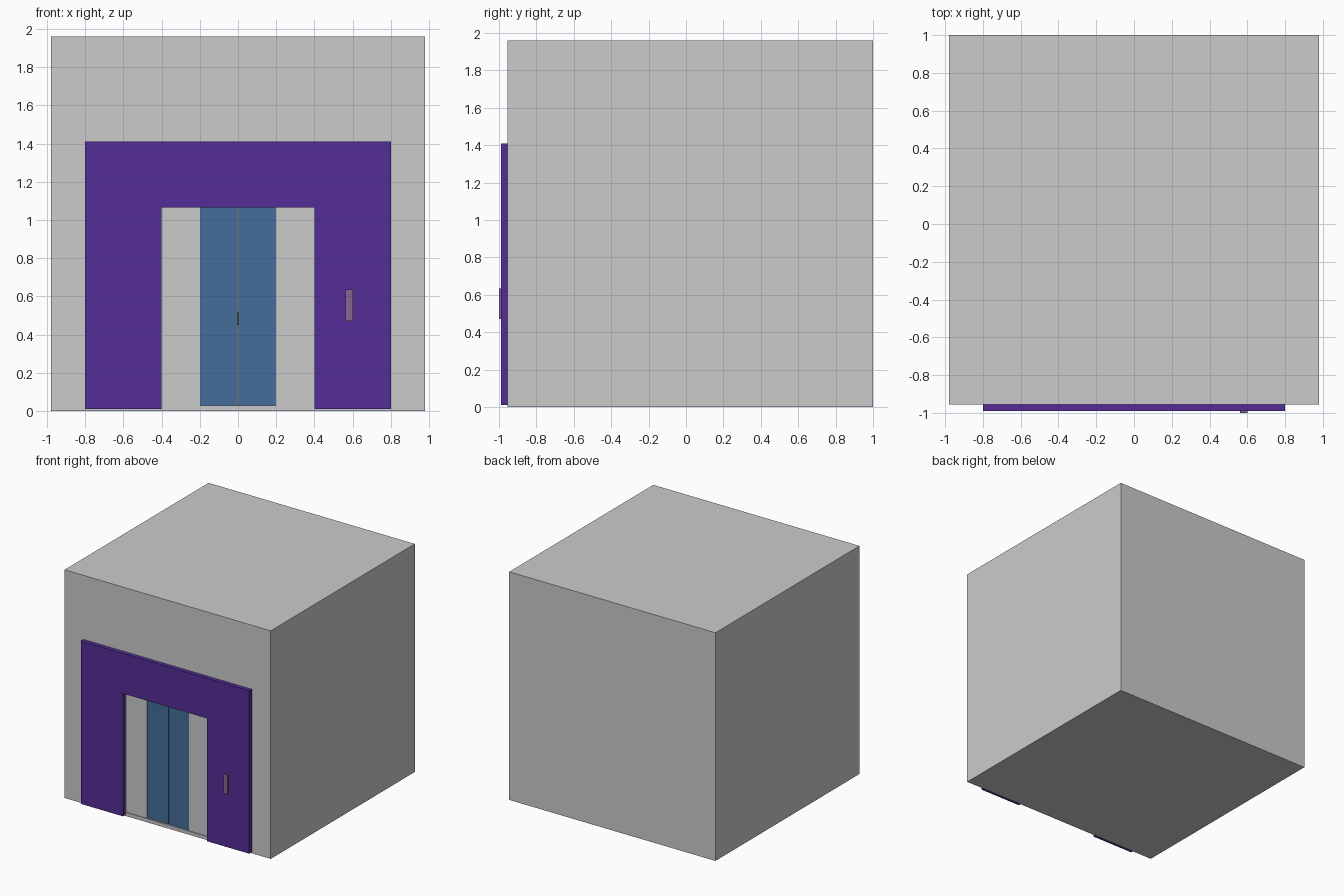
import bpy, bmesh

if "Cube" in bpy.data.objects:
    bpy.data.objects.remove(bpy.data.objects["Cube"])


def material(name, rgb):
    m = bpy.data.materials.new(name)
    m.diffuse_color = (*rgb, 1)
    m.use_nodes = True
    m.node_tree.nodes["Principled BSDF"].inputs["Base Color"].default_value = m.diffuse_color
    return m


def finish(name, bm, mat=None):
    me = bpy.data.meshes.new(name)
    bmesh.ops.recalc_face_normals(bm, faces=bm.faces[:])
    bm.to_mesh(me)
    bm.free()
    ob = bpy.data.objects.new(name, me)
    bpy.context.collection.objects.link(ob)
    if mat:
        me.materials.append(mat)
    return ob


def box(name, x, y, z, mat=None):
    bm = bmesh.new()
    bmesh.ops.create_cube(bm, size=1)
    for v in bm.verts:
        v.co = [lo + (hi - lo) * (c + 0.5) for c, (lo, hi) in zip(v.co, (x, y, z))]
    return finish(name, bm, mat)


def cut(target, cutter):
    mod = target.modifiers.new("cut", 'BOOLEAN')
    mod.operation = 'DIFFERENCE'
    mod.solver = 'EXACT'
    mod.object = cutter
    cutter.hide_render = True
    cutter.hide_set(True)
    cutter.display_type = 'WIRE'


purple = material("purple", (0.09, 0.027, 0.31))
blue = material("blue", (0.06, 0.155, 0.32))
pink = material("pink", (0.26, 0.13, 0.29))
olive = material("olive", (0.12, 0.11, 0.04))

# Hollow lift cabin with a doorway
cabin = box("cabin", (-0.98, 0.98), (-0.955, 1.0), (0, 1.96))
cut(cabin, box("interior_cutter", (-0.94, 0.94), (-0.915, 0.96), (0.03, 1.92)))
cut(cabin, box("doorway_cutter", (-0.4, 0.4), (-1.1, -0.8), (0.03, 1.065)))

# Door surround: upside-down U profile, extruded
half = [(0.4, 0.01), (0.8, 0.01), (0.8, 1.41)]
inner = [(-0.4, 1.065), (0.4, 1.065)]
profile = half + [(-x, z) for x, z in reversed(half)] + inner
bm = bmesh.new()
face = bm.faces.new([bm.verts.new((x, -0.99, z)) for x, z in profile])
ext = bmesh.ops.extrude_face_region(bm, geom=[face])
for v in ext["geom"]:
    if isinstance(v, bmesh.types.BMVert):
        v.co.y = -0.955
finish("door_surround", bm, purple)

# Sliding doors: grey outer leaves and blue inner leaves
for side, s in (("left", -1), ("right", 1)):
    box(f"outer_door_{side}", sorted((s * 0.2, s * 0.4)), (-0.948, -0.925), (0.03, 1.065))
    box(f"inner_door_{side}", sorted((s * 0.002, s * 0.2)), (-0.942, -0.92), (0.03, 1.065), blue)

# Call panel on the surround
box("call_panel", (0.562, 0.602), (-1.0, -0.99), (0.47, 0.635), pink)

# Handrail on the rear wall, glimpsed through the door gap
box("handrail", (-0.8, 0.8), (0.91, 0.96), (0.45, 0.515), olive)
